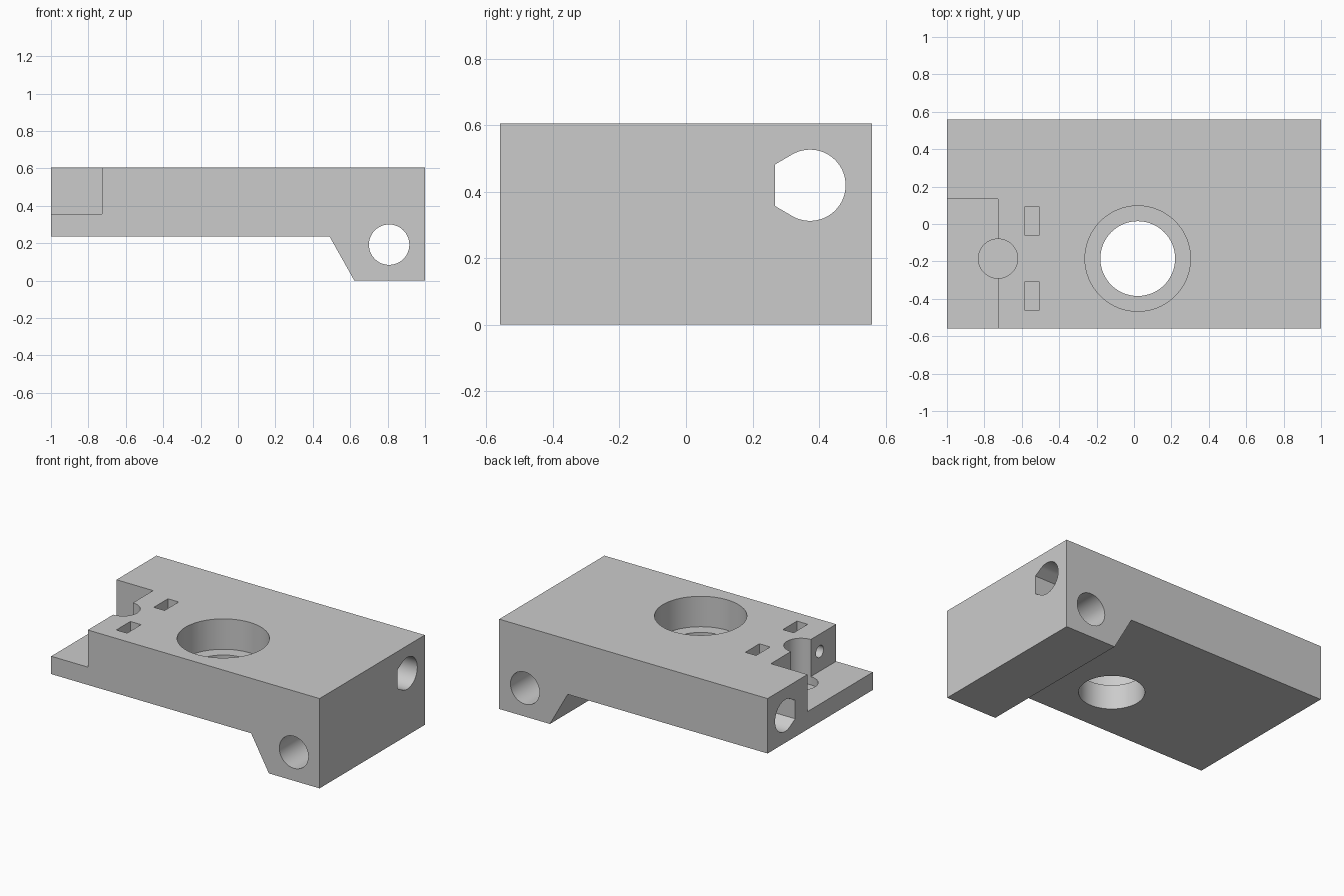
import bpy, bmesh
from math import cos, sin, radians

default_cube = bpy.data.objects.get("Cube")
if default_cube:
    bpy.data.objects.remove(default_cube, do_unlink=True)

grey = bpy.data.materials.new("plain_grey")
grey.use_nodes = True
grey.diffuse_color = (0.6, 0.6, 0.6, 1)
grey.node_tree.nodes["Principled BSDF"].inputs["Base Color"].default_value = (0.6, 0.6, 0.6, 1)


def prism(name, outline, axis, start, end):
    """Extrude a 2D outline along an axis from start to end."""
    place = {"x": lambda u, v, d: (d, u, v),
             "y": lambda u, v, d: (u, d, v),
             "z": lambda u, v, d: (u, v, d)}[axis]
    bm = bmesh.new()
    face = bm.faces.new([bm.verts.new(place(u, v, start)) for u, v in outline])
    out = bmesh.ops.extrude_face_region(bm, geom=[face])
    moved = [g for g in out["geom"] if isinstance(g, bmesh.types.BMVert)]
    bmesh.ops.translate(bm, verts=moved, vec=place(0, 0, end - start))
    bmesh.ops.recalc_face_normals(bm, faces=bm.faces)
    mesh = bpy.data.meshes.new(name)
    bm.to_mesh(mesh)
    bm.free()
    mesh.materials.append(grey)
    obj = bpy.data.objects.new(name, mesh)
    bpy.context.collection.objects.link(obj)
    return obj


def arc(u, v, r, first=0, last=360, steps=64):
    count = steps if last - first == 360 else steps + 1
    angles = [radians(first + (last - first) * i / steps) for i in range(count)]
    return [(u + r * cos(a), v + r * sin(a)) for a in angles]


def rect(u0, u1, v0, v1):
    return [(u0, v0), (u1, v0), (u1, v1), (u0, v1)]


# Main block with the sloped foot at one end
block = prism("mounting_block",
              [(-1, 0.235), (0.49, 0.235), (0.622, 0), (1, 0), (1, 0.605), (-1, 0.605)],
              "y", -0.56, 0.56)

# Corner step, stepped bore, foot hole and round pocket at the step
cutters = [
    prism("step_cutter", rect(-1.2, -0.727, -0.8, 0.135), "z", 0.355, 0.8),
    prism("bore_cutter", arc(0.02, -0.185, 0.2), "z", -0.2, 0.8),
    prism("counterbore_cutter", arc(0.02, -0.185, 0.282), "z", 0.4, 0.8),
    prism("foot_hole_cutter", arc(0.808, 0.192, 0.108), "y", -0.8, 0.8),
    prism("pocket_cutter", arc(-0.727, -0.185, 0.105), "z", 0.3, 0.8),
]

# Long flat-ended teardrop channel
teardrop = arc(0.373, 0.419, 0.107, -120, 120) + [(0.267, 0.481), (0.267, 0.357)]
cutters.append(prism("channel_cutter", teardrop, "x", -1.2, 1.2))

# Pair of nut slots, each with a screw hole from the step wall
for y in (-0.385, 0.015):
    cutters.append(prism("nut_slot_cutter", rect(-0.585, -0.505, y - 0.075, y + 0.075), "z", 0.41, 0.8))
    cutters.append(prism("screw_hole_cutter", arc(y, 0.488, 0.04, steps=32), "x", -0.9, -0.42))

for cutter in cutters:
    cutter.hide_render = True
    mod = block.modifiers.new(cutter.name, "BOOLEAN")
    mod.operation = "DIFFERENCE"
    mod.solver = "EXACT"
    mod.object = cutter

# Bake the cuts, then drop the cutters
bpy.context.view_layer.update()
graph = bpy.context.evaluated_depsgraph_get()
baked = bpy.data.meshes.new_from_object(block.evaluated_get(graph))
block.modifiers.clear()
block.data = baked
baked.name = "mounting_block"
for cutter in cutters:
    bpy.data.objects.remove(cutter, do_unlink=True)
baked.materials.clear()
baked.materials.append(grey)
for poly in baked.polygons:
    poly.material_index = 0

# Smooth bores, crisp edges
bpy.ops.object.select_all(action="DESELECT")
block.select_set(True)
bpy.context.view_layer.objects.active = block
bpy.ops.object.shade_smooth_by_angle(angle=radians(25))
